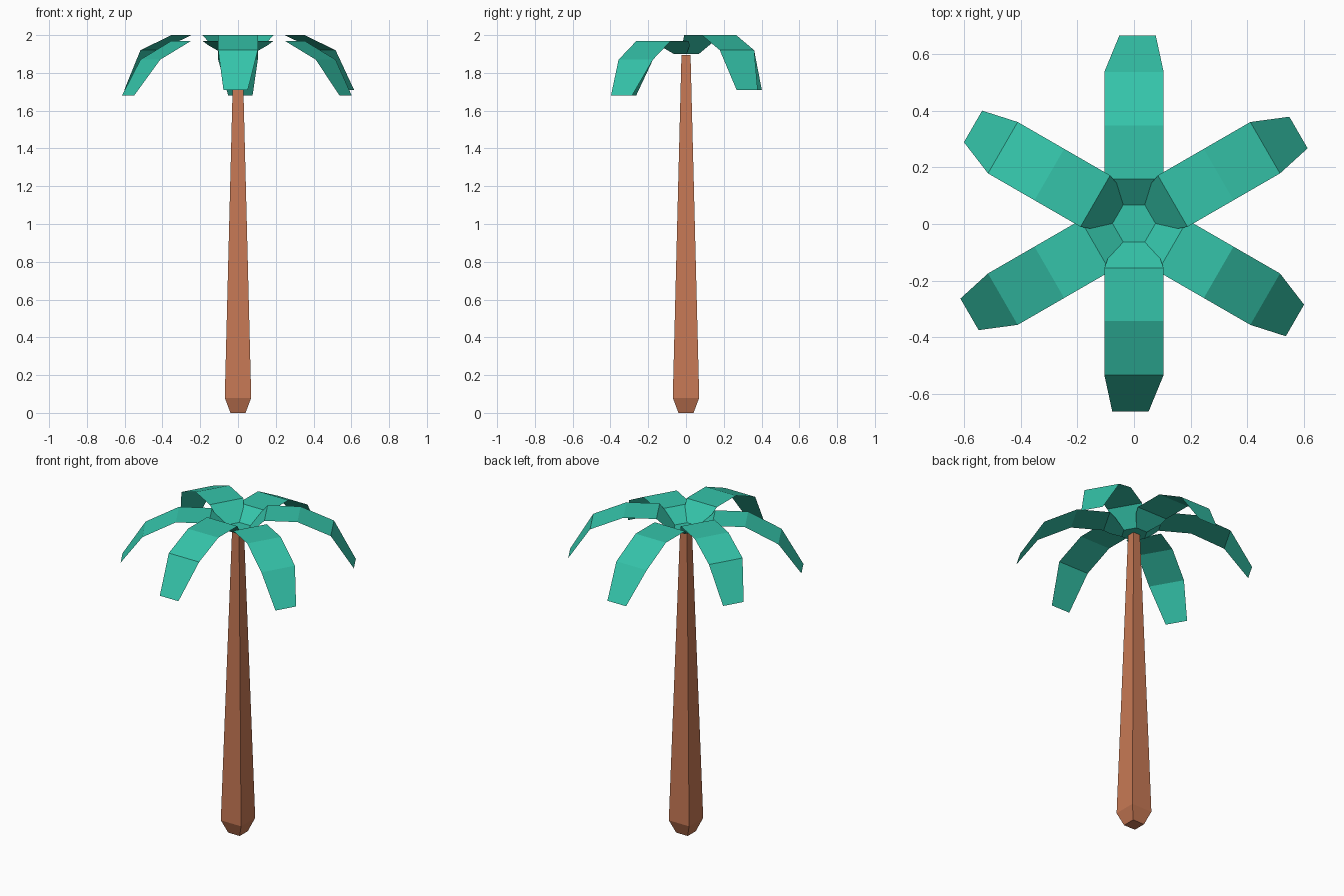
import bpy, bmesh, math
from mathutils import Matrix

if "Cube" in bpy.data.objects:
    bpy.data.objects.remove(bpy.data.objects["Cube"])


def material(name, color):
    mat = bpy.data.materials.new(name)
    mat.diffuse_color = (*color, 1)
    mat.use_nodes = True
    mat.node_tree.nodes["Principled BSDF"].inputs["Base Color"].default_value = mat.diffuse_color
    return mat


def make_object(name, bm, mat):
    mesh = bpy.data.meshes.new(name)
    bm.to_mesh(mesh)
    bm.free()
    mesh.materials.append(mat)
    obj = bpy.data.objects.new(name, mesh)
    bpy.context.collection.objects.link(obj)
    return obj


bark = material("bark", (0.57, 0.19, 0.09))
green = material("leaf_green", (0.035, 0.55, 0.40))

# Trunk: square section, chamfered foot, long taper (half width, z)
bm = bmesh.new()
rings = [[bm.verts.new((sx * h, sy * h, z))
          for sx, sy in ((-1, -1), (1, -1), (1, 1), (-1, 1))]
         for h, z in ((0.04, 0), (0.07, 0.08), (0.024, 1.896))]
for a, b in zip(rings, rings[1:]):
    for i in range(4):
        j = (i + 1) % 4
        bm.faces.new((a[i], a[j], b[j], b[i]))
bm.faces.new(rings[0][::-1])
bm.faces.new(rings[-1])
make_object("trunk", bm, bark)

# Crown centre: small flat hexagon
HEX_R, HEX_Z, SHIFT = 0.076, 1.9, 0.002
apothem = HEX_R * math.cos(math.pi / 6)
bm = bmesh.new()
bmesh.ops.create_circle(bm, cap_ends=True, segments=6, radius=HEX_R,
                        matrix=Matrix.Translation((0, SHIFT, HEX_Z)) @ Matrix.Rotation(math.pi / 6, 4, 'Z'))
# Put hexagon corners on the x axis whatever the circle's start angle
for i, v in enumerate(bm.verts):
    a = round((math.atan2(v.co.y - SHIFT, v.co.x) - 0.01) / (math.pi / 3)) * math.pi / 3
    v.co = (HEX_R * math.cos(a), SHIFT + HEX_R * math.sin(a), HEX_Z)
make_object("crown_center", bm, green)


def leaf(name, angle, top, mid, tip):
    # Rows run outward: distance, left half width, right half width, height
    t = (0.125 - apothem) / (0.158 - apothem)
    rows = [(apothem, HEX_R / 2, HEX_R / 2, HEX_Z),
            (0.125, 0.093, 0.093, HEX_Z + t * (top - HEX_Z)),
            (0.158, 0.105, 0.105, top),
            (0.346, 0.105, 0.105, top),
            (0.536, 0.105, 0.105, mid),
            (0.665, 0.052, 0.077, tip)]
    bm = bmesh.new()
    pairs = [(bm.verts.new((r, -right, z)), bm.verts.new((r, left, z)))
             for r, left, right, z in rows]
    # The rising inner part is one flat six-sided face
    p, q, s = pairs[:3]
    bm.faces.new((p[0], q[0], s[0], s[1], q[1], p[1]))
    for a, b in zip(pairs[2:], pairs[3:]):
        bm.faces.new((a[0], b[0], b[1], a[1]))
    bm.transform(Matrix.Translation((0, SHIFT, 0)) @ Matrix.Rotation(math.radians(angle), 4, 'Z'))
    make_object(name, bm, green)


# Six drooping leaves, alternately high and low
for i in range(3):
    leaf(f"high_leaf_{i + 1}", 30 + 120 * i, 2.0, 1.92, 1.71)
    leaf(f"low_leaf_{i + 1}", 90 + 120 * i, 1.97, 1.87, 1.68)
